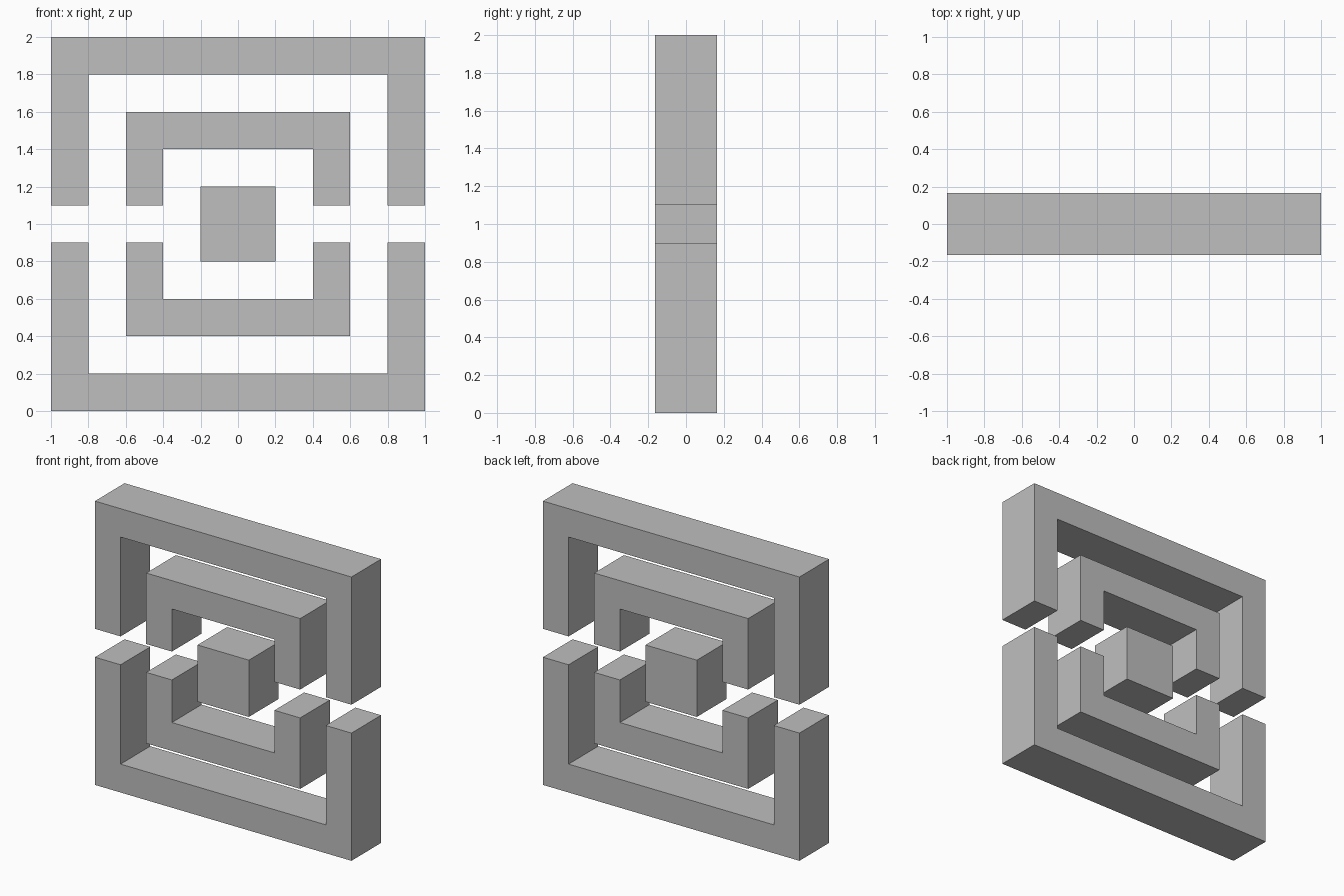
import bpy
import bmesh
from mathutils import Vector

cube = bpy.data.objects.get("Cube")
if cube:
    bpy.data.objects.remove(cube, do_unlink=True)

DEPTH = 0.33      # thickness front to back
WIDTH = 0.2       # width of each frame bar
GAP = 0.1         # half the gap between upper and lower brackets
CENTRE = 1.0      # height of the centre

COLOUR = (0.52, 0.52, 0.52, 1.0)
grey = bpy.data.materials.new("plain_grey")
grey.use_nodes = True
grey.diffuse_color = COLOUR
grey.node_tree.nodes["Principled BSDF"].inputs["Base Color"].default_value = COLOUR


def extrude_profile(name, points):
    """Extrude an x-z outline, given about the centre, through the depth."""
    bm = bmesh.new()
    verts = [bm.verts.new((x, -DEPTH / 2, CENTRE + z)) for x, z in points]
    face = bm.faces.new(verts)
    result = bmesh.ops.extrude_face_region(bm, geom=[face], use_keep_orig=True)
    moved = [g for g in result["geom"] if isinstance(g, bmesh.types.BMVert)]
    bmesh.ops.translate(bm, verts=moved, vec=Vector((0, DEPTH, 0)))
    bmesh.ops.recalc_face_normals(bm, faces=bm.faces[:])
    mesh = bpy.data.meshes.new(name)
    bm.to_mesh(mesh)
    bm.free()
    mesh.materials.append(grey)
    obj = bpy.data.objects.new(name, mesh)
    bpy.context.collection.objects.link(obj)


def bracket(name, outer, side):
    """Half of a square ring; side is 1 for upper and -1 for lower."""
    inner = outer - WIDTH
    right_half = [(inner, GAP), (outer, GAP), (outer, outer)]
    left_half = [(-x, z) for x, z in reversed(right_half)]
    outline = right_half + left_half + [(-inner, inner), (inner, inner)]
    extrude_profile(name, [(x, z * side) for x, z in outline])


# Outer and inner rings, each split into two facing brackets
for ring, size in (("outer", 1.0), ("inner", 0.6)):
    bracket(f"{ring}_upper_bracket", size, 1)
    bracket(f"{ring}_lower_bracket", size, -1)

# Solid block in the middle
half = 0.2
extrude_profile("centre_block", [(-half, -half), (half, -half), (half, half), (-half, half)])
